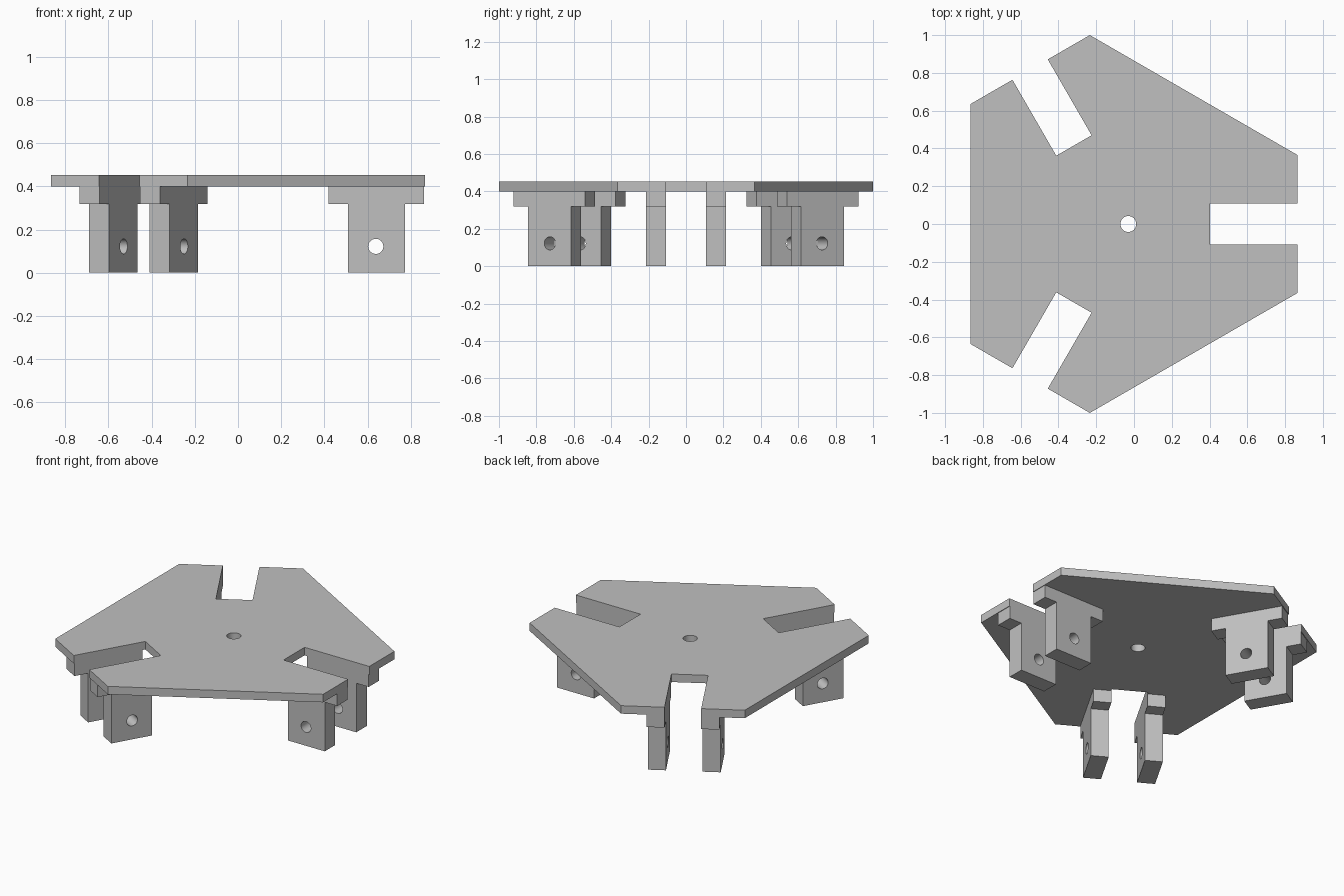
import bpy, bmesh, math
from mathutils import Matrix, Vector

cube = bpy.data.objects.get("Cube")
if cube:
    bpy.data.objects.remove(cube, do_unlink=True)

grey = bpy.data.materials.new("light_grey")
grey.use_nodes = True
colour = (0.53, 0.53, 0.53, 1)
grey.diffuse_color = colour
grey.node_tree.nodes["Principled BSDF"].inputs["Base Color"].default_value = colour

CENTRE = -0.078                 # x of the threefold axis
SLOT, BRACKET_OUT = 0.108, 0.215
TIP = 0.944                     # axis to the outer edge of an arm


def circle(x, y, radius, sides=32):
    return [(x + radius * math.cos(math.tau * i / sides),
             y + radius * math.sin(math.tau * i / sides)) for i in range(sides)]


def extruded(name, loops, depth, matrix):
    """Fill an outline with holes, extrude it along local z and place it."""
    bm = bmesh.new()
    edges = []
    for loop in loops:
        verts = [bm.verts.new((x, y, 0)) for x, y in loop]
        edges += [bm.edges.new((v, verts[i - 1])) for i, v in enumerate(verts)]
    bmesh.ops.triangle_fill(bm, edges=edges, use_beauty=True, use_dissolve=False)
    top = bmesh.ops.extrude_face_region(bm, geom=bm.faces[:], use_keep_orig=True)
    moved = [g for g in top["geom"] if isinstance(g, bmesh.types.BMVert)]
    bmesh.ops.translate(bm, verts=moved, vec=(0, 0, depth))
    bmesh.ops.transform(bm, matrix=matrix, verts=bm.verts[:])
    bmesh.ops.recalc_face_normals(bm, faces=bm.faces[:])
    mesh = bpy.data.meshes.new(name)
    bm.to_mesh(mesh)
    bm.free()
    mesh.materials.append(grey)
    obj = bpy.data.objects.new(name, mesh)
    bpy.context.collection.objects.link(obj)
    bpy.ops.object.select_all(action='DESELECT')
    obj.select_set(True)
    bpy.context.view_layer.objects.active = obj
    bpy.ops.object.shade_smooth_by_angle(angle=math.radians(30))
    return obj


# Top plate: one slotted arm, repeated around the axis
arm = [(TIP, -0.365), (TIP, -SLOT), (0.48, -SLOT),
       (0.48, SLOT), (TIP, SLOT), (TIP, 0.365)]
outline = []
for k in range(3):
    turn = Matrix.Rotation(k * math.tau / 3, 2)
    outline += [tuple(turn @ Vector(p)) for p in arm]
extruded("top_plate", [outline, circle(0.048, 0, 0.042)], 0.052,
         Matrix.Translation((CENTRE, 0, 0.4)))

# Hanging brackets: T-shaped side profile with a pin hole, two per slot
mid = 0.641 - CENTRE
half = [(0.132, 0), (0.132, 0.318), (0.221, 0.318), (0.221, 0.4)]
profile = [(mid + x, z) for x, z in half] + [(mid - x, z) for x, z in reversed(half)]
pin_hole = circle(mid - 0.003, 0.122, 0.035)
stand = Matrix.Rotation(math.pi / 2, 4, 'X')    # profile y becomes z, depth runs to -y
for k, arm_name in enumerate(("left", "back", "front")):
    spin = Matrix.Translation((CENTRE, 0, 0)) @ Matrix.Rotation(k * math.tau / 3, 4, 'Z')
    for side, y in (("a", BRACKET_OUT), ("b", -SLOT)):
        extruded(f"{arm_name}_bracket_{side}", [profile, pin_hole], BRACKET_OUT - SLOT,
                 spin @ Matrix.Translation((0, y, 0)) @ stand)
